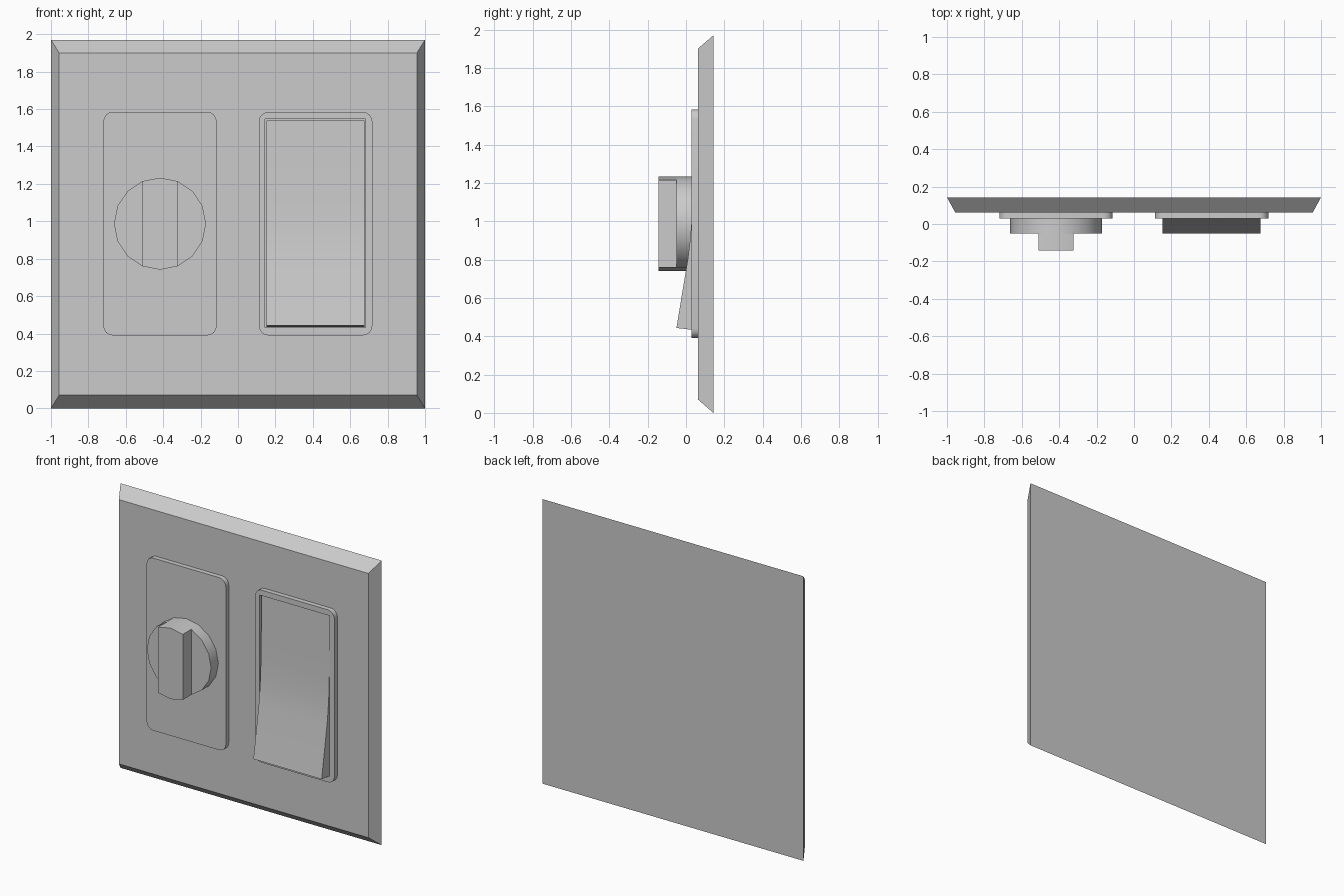
import bpy, bmesh
from math import sin, cos, pi, radians

if "Cube" in bpy.data.objects:
    bpy.data.objects.remove(bpy.data.objects["Cube"])

ZC = 0.987      # height of the middle of the controls


def finish(bm, name, angle=35):
    bmesh.ops.recalc_face_normals(bm, faces=bm.faces)
    me = bpy.data.meshes.new(name)
    bm.to_mesh(me)
    bm.free()
    ob = bpy.data.objects.new(name, me)
    bpy.context.collection.objects.link(ob)
    bpy.context.view_layer.objects.active = ob
    ob.select_set(True)
    bpy.ops.object.shade_smooth_by_angle(angle=radians(angle))
    ob.select_set(False)
    return ob


def extrude_y(bm, pts, y0, y1):
    """Closed prism from an (x, z) outline."""
    face = bm.faces.new([bm.verts.new((x, y0, z)) for x, z in pts])
    out = bmesh.ops.extrude_face_region(bm, geom=[face], use_keep_orig=True)
    for v in out["geom"]:
        if isinstance(v, bmesh.types.BMVert):
            v.co.y = y1


def rounded_rect(cx, cz, hw, hh, r, seg=4):
    pts = []
    for k, (sx, sz) in enumerate([(1, 1), (-1, 1), (-1, -1), (1, -1)]):
        for i in range(seg + 1):
            a = pi / 2 * (k + i / seg)
            pts.append((cx + sx * (hw - r) + r * cos(a), cz + sz * (hh - r) + r * sin(a)))
    return pts


# wall plate with sloping edges
bm = bmesh.new()
bmesh.ops.create_cube(bm, size=1)
for v in bm.verts:
    front = v.co.y < 0
    v.co.x *= 1.912 if front else 2.0
    v.co.z = 0.985 + v.co.z * (1.83 if front else 1.97)
    v.co.y = 0.062 if front else 0.143
finish(bm, "wall_plate", 20)

# dimmer backing panel
bm = bmesh.new()
extrude_y(bm, rounded_rect(-0.417, ZC, 0.303, 0.597, 0.05), 0.066, 0.029)
finish(bm, "dimmer_panel")

# switch surround, with a rectangular opening
outer = rounded_rect(0.415, ZC, 0.303, 0.597, 0.05)
inner = rounded_rect(0.413, ZC + 0.002, 0.269, 0.557, 0.0)
bm = bmesh.new()
rings = [[bm.verts.new((x, y, z)) for x, z in pts]
         for pts, y in ((outer, 0.066), (outer, 0.029), (inner, 0.029), (inner, 0.066))]
n = len(outer)
for a, b in zip(rings, rings[1:]):
    for i in range(n):
        j = (i + 1) % n
        bm.faces.new((a[i], a[j], b[j], b[i]))
bmesh.ops.remove_doubles(bm, verts=bm.verts, dist=1e-5)
finish(bm, "switch_surround")

# rocker: curved side profile (y, z) swept across x
profile = [(0.066, 1.54), (0.040, 1.54), (0.036, 1.30), (0.033, 1.12), (0.028, 0.99),
           (0.020, 0.89), (0.009, 0.80), (-0.050, 0.443), (0.030, 0.434), (0.066, 0.434)]
bm = bmesh.new()
left, right = [[bm.verts.new((x, y, z)) for y, z in profile] for x in (0.153, 0.676)]
bm.faces.new(left)
bm.faces.new(right)
for i in range(len(profile)):
    j = (i + 1) % len(profile)
    bm.faces.new((left[i], left[j], right[j], right[i]))
finish(bm, "rocker_switch")

# dimmer knob: 16-sided disc, and a grip made of its middle strip
circle = [(-0.417 + 0.246 * cos(i * pi / 8), ZC + 0.246 * sin(i * pi / 8)) for i in range(16)]
bm = bmesh.new()
extrude_y(bm, circle, 0.035, -0.05)
finish(bm, "dimmer_knob")

bm = bmesh.new()
extrude_y(bm, circle[3:6] + circle[11:14], -0.048, -0.143)
finish(bm, "knob_grip")
